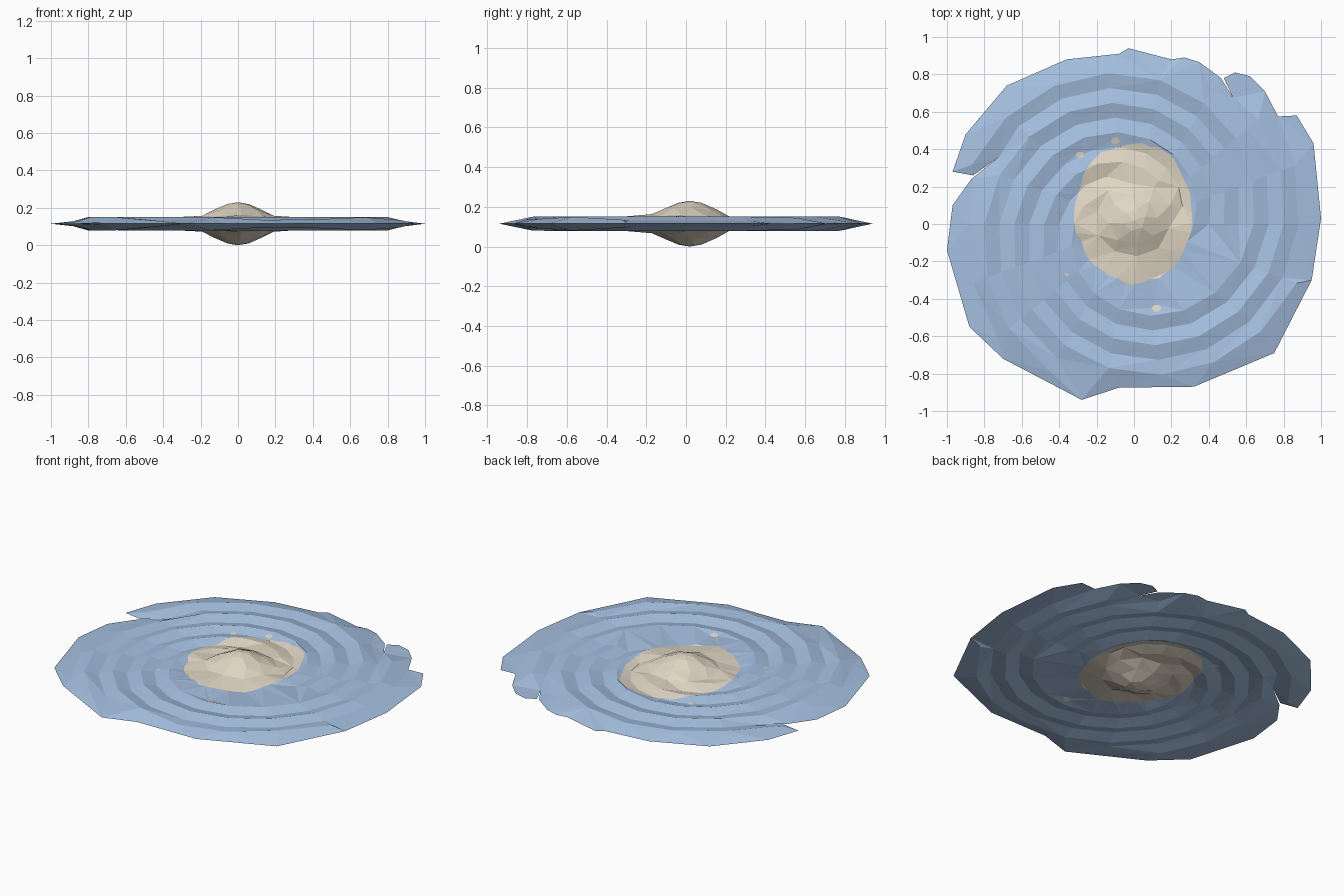
import bpy, math, random
from mathutils import Vector as V
from mathutils.geometry import delaunay_2d_cdt, intersect_point_line

if "Cube" in bpy.data.objects:
    bpy.data.objects.remove(bpy.data.objects["Cube"])

random.seed(4)
MID, ARMS, PITCH = 0.115, 4, 0.16

# Ragged rim of the disc, counter-clockwise, with the two slits between arm tips
RIM = [V(p) for p in [
    (1, .03), (.96, .43), (.87, .58), (.77, .575), (.70, .71), (.62, .79), (.54, .81),
    (.48, .78), (.53, .675), (.465, .78), (.35, .865), (.27, .89), (.20, .88), (-.03, .94),
    (-.08, .91), (-.36, .88), (-.68, .74), (-.90, .48), (-.97, .28), (-.86, .26),
    (-.72, .36), (-.87, .24), (-.97, .10), (-1, -.14), (-.88, -.55), (-.70, -.72),
    (-.28, -.94), (-.08, -.875), (.32, -.87), (.75, -.69), (.95, -.30)]]


def inside(p, loop):
    hit = False
    for a, b in zip(loop, loop[1:] + loop[:1]):
        if (a.y > p.y) != (b.y > p.y) and p.x < a.x + (p.y - a.y) * (b.x - a.x) / (b.y - a.y):
            hit = not hit
    return hit


def rim_distance(p):
    best = 9
    for a, b in zip(RIM, RIM[1:] + RIM[:1]):
        q, t = intersect_point_line(p, a, b)
        q = a.lerp(b, min(1, max(0, t)))
        best = min(best, (p - q.to_2d()).length)
    return best


def half_thickness(p):
    # spiral ridges, tapered rim and central bulge
    r = p.length
    phase = r / PITCH - ARMS * math.atan2(p.y, p.x) / math.tau
    valley = 1 - abs(2 * (phase % 1) - 1)
    d = rim_distance(p)
    disc = (0.036 - 0.02 * valley * min(1, max(0, (r - .1) / .15))) * min(1, d / 0.12)
    rb = (p - V((0, .02))).length
    bulge = 0.079 * (0.5 + 0.5 * math.cos(math.pi * min(1, rb / 0.26)))
    return disc + bulge


pts, edges = [], []


def add_loop(loop):
    n = len(pts)
    pts.extend(loop)
    edges.extend((n + i, n + (i + 1) % len(loop)) for i in range(len(loop)))


def ring(cx, cy, rx, ry, n, jitter=0.0, turn=0.0):
    out = []
    for i in range(n):
        a = math.tau * i / n + turn
        k = 1 + random.uniform(-jitter, jitter)
        out.append(V((cx + rx * k * math.cos(a), cy + ry * k * math.sin(a))))
    return out


add_loop(RIM)

# Pale core outline plus a few stray pale flecks
patches = [ring(0, .06, .315, .375, 44, .035)]
patches += [ring(x, y, r, r * .8, 6) for x, y, r in
            [(.12, -.45, .025), (-.29, .37, .022), (-.10, .445, .024), (-.36, -.27, .012)]]
for loop in patches:
    add_loop(loop)

# Bulge facets
pts.append(V((0, .02)))
for r, n, turn in [(.06, 6, .3), (.13, 8, .1), (.20, 10, .4)]:
    pts.extend(ring(0, .02, r, r, n, .06, turn))

# Ridge and valley lines spiralling outward
STEP = math.tau / 18
for k in range(2 * ARMS):
    last = None
    for i in range(60):
        a = i * STEP
        r = PITCH * (ARMS * a / math.tau + k / 2)
        p = V((r * math.cos(a), r * math.sin(a)))
        if .26 < r < 1 and inside(p, RIM) and rim_distance(p) > .05:
            pts.append(p)
            if last is not None:
                edges.append((last, len(pts) - 1))
            last = len(pts) - 1
        else:
            last = None

co, _, tris, *_ = delaunay_2d_cdt(pts, edges, [], 0, 1e-5)

# Build upper skin and mirrored lower skin, welded along the rim
verts, faces, mats, up, low = [], [], [], [], []
for p in co:
    h = half_thickness(p)
    up.append(len(verts))
    verts.append((p.x, p.y, MID + h))
    if h > 1e-4:
        verts.append((p.x, p.y, MID - h))
    low.append(len(verts) - 1)
for t in tris:
    c = sum((co[i] for i in t), V((0, 0))) / len(t)
    if not inside(c, RIM):
        continue
    a, b, d = [co[i] for i in t[:3]]
    if (b - a).cross(d - a) < 0:
        t = t[::-1]
    m = int(any(inside(c, loop) for loop in patches))
    faces.append([up[i] for i in t])
    faces.append([low[i] for i in reversed(t)])
    mats += [m, m]

mesh = bpy.data.meshes.new("spiral_disc")
mesh.from_pydata(verts, [], faces)
for name, col in [("pale blue", (.38, .53, .75, 1)), ("warm cream", (.76, .68, .56, 1))]:
    mat = bpy.data.materials.new(name)
    mat.diffuse_color = col
    mat.use_nodes = True
    mat.node_tree.nodes["Principled BSDF"].inputs["Base Color"].default_value = mat.diffuse_color
    mesh.materials.append(mat)
for f, m in zip(mesh.polygons, mats):
    f.material_index = m
mesh.validate()
mesh.update()
bpy.context.collection.objects.link(bpy.data.objects.new("spiral_disc", mesh))
